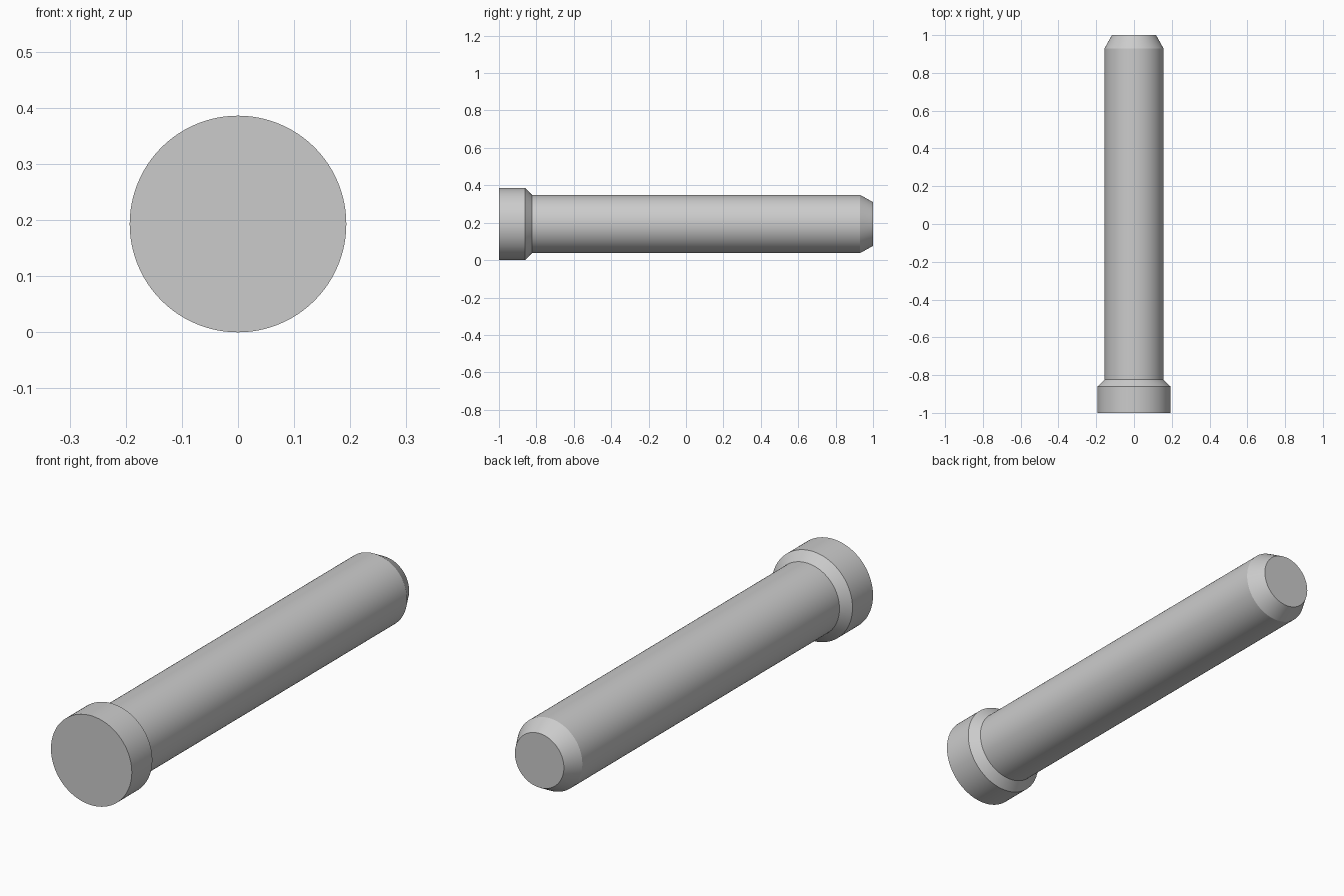
import bpy, bmesh, math
from mathutils import Vector, Matrix

if "Cube" in bpy.data.objects:
    bpy.data.objects.remove(bpy.data.objects["Cube"])

SIDES = 96
HEAD_R = 0.193

# Half profile of the pin: (radius, y) from head face to chamfered tip
profile = [(0, -1), (HEAD_R, -1), (HEAD_R, -0.86), (0.156, -0.824),
           (0.156, 0.93), (0.117, 1), (0, 1)]

# Revolve the profile about the y axis
bm = bmesh.new()
verts = [bm.verts.new((r, y, 0)) for r, y in profile]
edges = [bm.edges.new(pair) for pair in zip(verts, verts[1:])]
bmesh.ops.spin(bm, geom=verts + edges, cent=(0, 0, 0), axis=(0, 1, 0),
               angle=math.tau, steps=SIDES)
bmesh.ops.remove_doubles(bm, verts=bm.verts[:], dist=1e-4)
bmesh.ops.recalc_face_normals(bm, faces=bm.faces[:])
bmesh.ops.translate(bm, verts=bm.verts[:], vec=(0, 0, HEAD_R))

mesh = bpy.data.meshes.new("headed_pin")
bm.to_mesh(mesh)
bm.free()
pin = bpy.data.objects.new("headed_pin", mesh)
bpy.context.collection.objects.link(pin)

# Smooth round walls, crisp chamfer edges
bpy.context.view_layer.objects.active = pin
pin.select_set(True)
bpy.ops.object.shade_smooth_by_angle(angle=math.radians(20))
